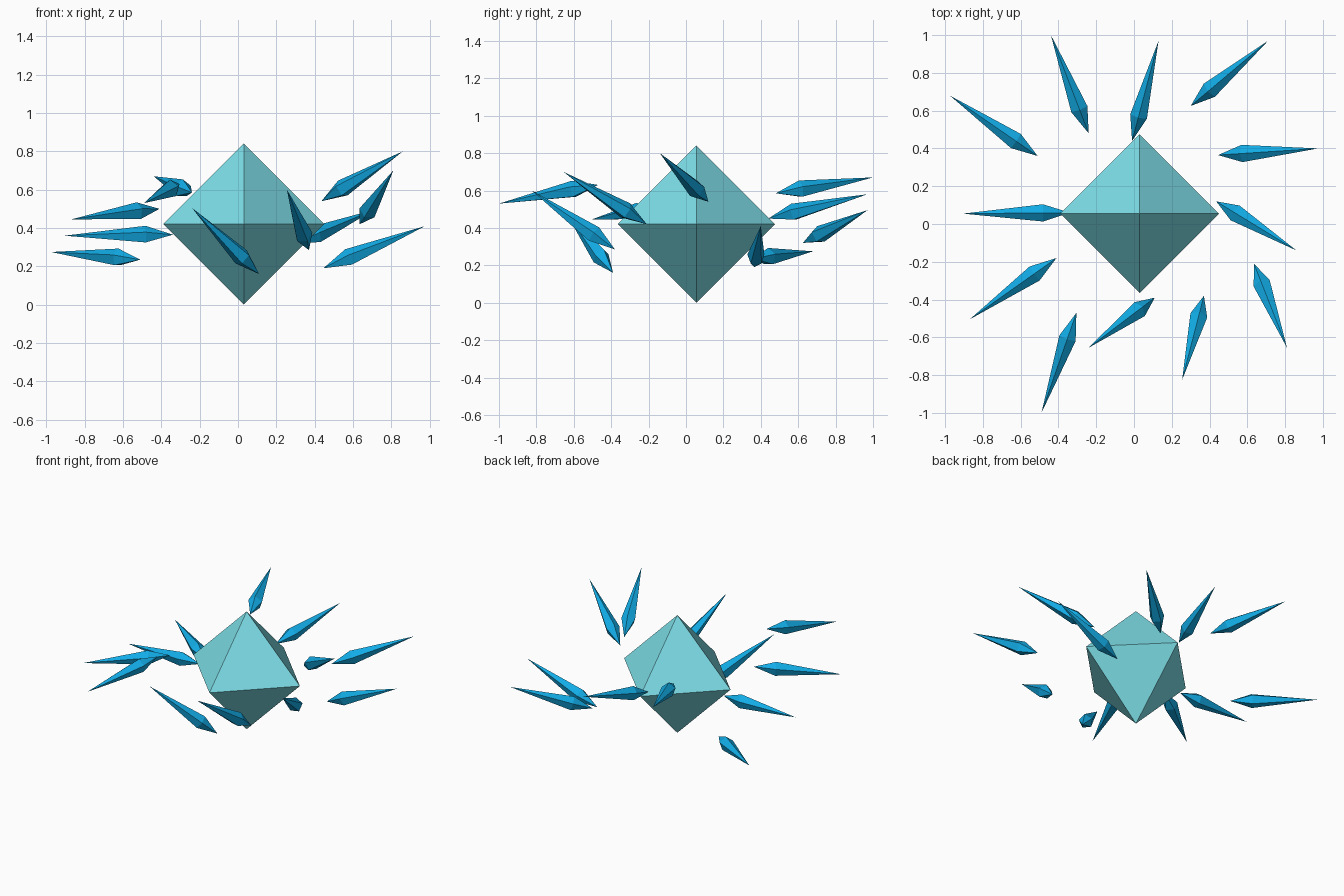
import bpy, bmesh, math
from mathutils import Vector

if "Cube" in bpy.data.objects:
    bpy.data.objects.remove(bpy.data.objects["Cube"])


def material(name, color):
    m = bpy.data.materials.new(name)
    m.diffuse_color = color
    m.use_nodes = True
    m.node_tree.nodes["Principled BSDF"].inputs["Base Color"].default_value = m.diffuse_color
    return m


def bipyramid(name, start, end, belt, radius, sides, mat, spin=0.0):
    """Two cones sharing one ring; belt is the ring's position from start to end."""
    start, end = Vector(start), Vector(end)
    turn = (end - start).to_track_quat('Z', 'Y')
    center = start.lerp(end, belt)
    bm = bmesh.new()
    a, b = bm.verts.new(start), bm.verts.new(end)
    ring = []
    for i in range(sides):
        t = spin + 2 * math.pi * i / sides
        ring.append(bm.verts.new(center + turn @ Vector((radius * math.cos(t), radius * math.sin(t), 0))))
    for i in range(sides):
        p, q = ring[i], ring[(i + 1) % sides]
        bm.faces.new((p, q, b))
        bm.faces.new((q, p, a))
    bmesh.ops.recalc_face_normals(bm, faces=bm.faces)
    mesh = bpy.data.meshes.new(name)
    bm.to_mesh(mesh)
    bm.free()
    mesh.materials.append(mat)
    obj = bpy.data.objects.new(name, mesh)
    bpy.context.collection.objects.link(obj)
    return obj


pale = material("pale_crystal", (0.205, 0.73, 0.80, 1))
blue = material("blue_crystal", (0.006, 0.41, 0.79, 1))

# central octahedron
bipyramid("core_crystal", (0.03, 0.055, 0), (0.03, 0.055, 0.84), 0.5, 0.42, 4, pale)

# ring of floating shards: inner point, outer tip
shards = [
    ((-0.24, 0.48, 0.585), (-0.44, 1.00, 0.67)),
    ((-0.01, 0.44, 0.45), (0.13, 0.97, 0.58)),
    ((0.30, 0.625, 0.32), (0.71, 0.97, 0.495)),
    ((0.445, 0.365, 0.19), (0.975, 0.40, 0.41)),
    ((0.435, 0.12, 0.54), (0.86, -0.14, 0.80)),
    ((0.635, -0.21, 0.42), (0.81, -0.655, 0.70)),
    ((0.37, -0.38, 0.285), (0.255, -0.825, 0.60)),
    ((0.11, -0.39, 0.16), (-0.24, -0.655, 0.505)),
    ((-0.305, -0.47, 0.63), (-0.49, -1.00, 0.53)),
    ((-0.41, -0.18, 0.50), (-0.87, -0.505, 0.445)),
    ((-0.34, 0.06, 0.365), (-0.905, 0.055, 0.36)),
    ((-0.51, 0.36, 0.235), (-0.975, 0.68, 0.275)),
]
for i, (inner, tip) in enumerate(shards):
    bipyramid(f"shard_{i + 1}", inner, tip, 0.25, 0.048, 5, blue, math.pi / 2)
